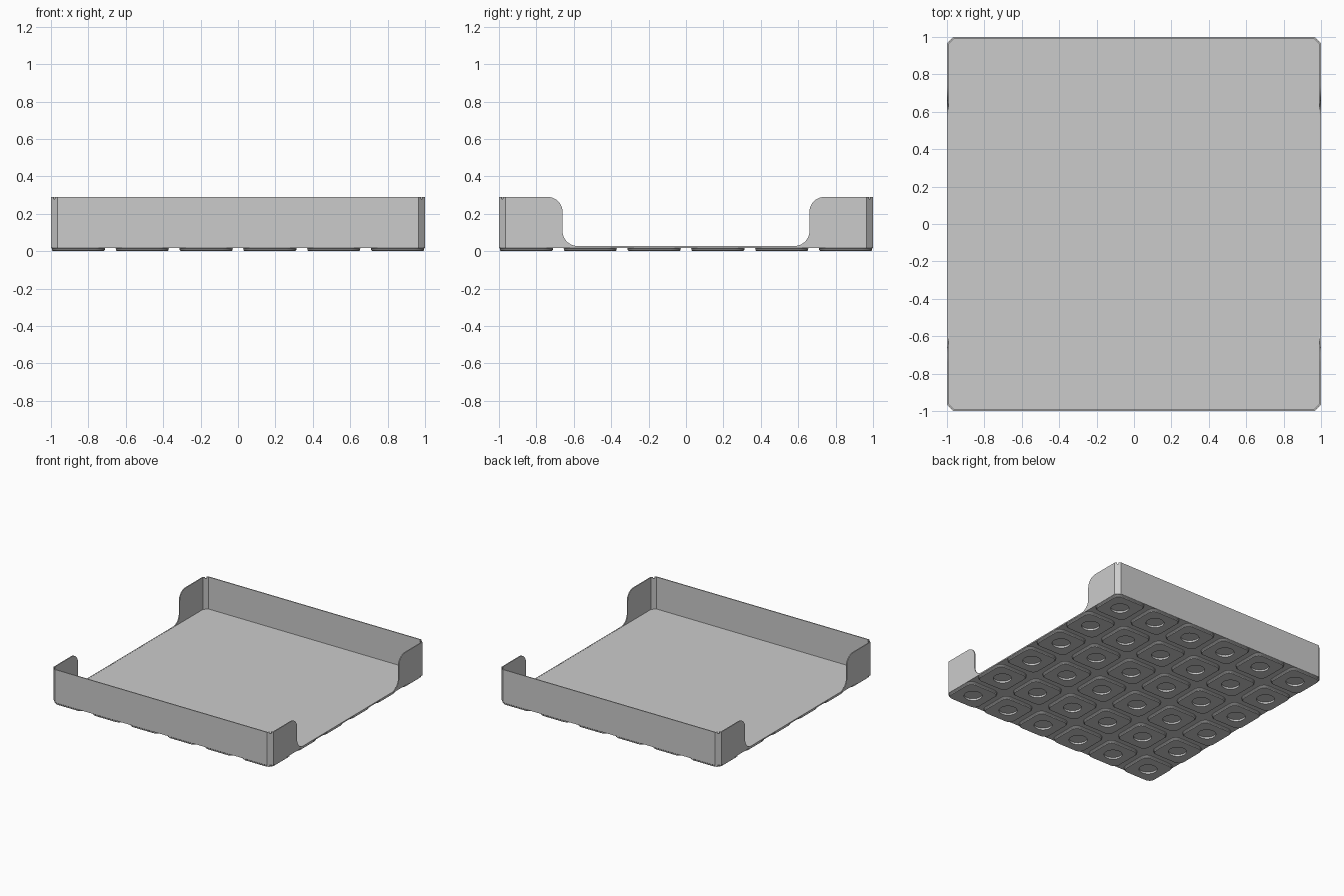
import bpy, bmesh
from math import sin, cos, pi, radians
from mathutils import Matrix

if "Cube" in bpy.data.objects:
    bpy.data.objects.remove(bpy.data.objects["Cube"])

grey = bpy.data.materials.new("plain grey")
grey.use_nodes = True
grey.diffuse_color = (0.6, 0.6, 0.6, 1)
grey.node_tree.nodes["Principled BSDF"].inputs["Base Color"].default_value = (0.6, 0.6, 0.6, 1)

WALL, HEIGHT, FLOOR = 0.008, 0.29, 0.027
CHAMFER, PITCH, COUNT = 0.035, 0.3413, 6


def finish(name, bm):
    bmesh.ops.recalc_face_normals(bm, faces=bm.faces)
    mesh = bpy.data.meshes.new(name)
    bm.to_mesh(mesh)
    bm.free()
    mesh.materials.append(grey)
    obj = bpy.data.objects.new(name, mesh)
    bpy.context.collection.objects.link(obj)
    return obj


def loft(bm, rings, closed=False):
    """Skin a list of rings, capping the ends unless it loops round."""
    loops = [[bm.verts.new(p) for p in ring] for ring in rings]
    pairs = list(zip(loops, loops[1:]))
    if closed:
        pairs.append((loops[-1], loops[0]))
    else:
        bm.faces.new(loops[0])
        bm.faces.new(loops[-1])
    n = len(loops[0])
    for a, b in pairs:
        for i in range(n):
            j = (i + 1) % n
            bm.faces.new((a[i], a[j], b[j], b[i]))


def octagon(half, cut, z):
    k = half - cut
    return [(half, -k, z), (half, k, z), (k, half, z), (-k, half, z),
            (-half, k, z), (-half, -k, z), (-k, -half, z), (k, -half, z)]


def rounded_square(half, radius, z, steps=6):
    pts = []
    for q in range(4):
        for j in range(steps + 1):
            a = pi / 2 * (q + j / steps)
            mid = pi / 2 * q + pi / 4
            k = (half - radius) * 2 ** 0.5
            pts.append((k * cos(mid) + radius * cos(a), k * sin(mid) + radius * sin(a), z))
    return pts


def circle(radius, z, n=28):
    return [(radius * cos(2 * pi * (i + 0.5) / n), radius * sin(2 * pi * (i + 0.5) / n), z)
            for i in range(n)]


def smooth(obj):
    bpy.ops.object.select_all(action='DESELECT')
    obj.select_set(True)
    bpy.context.view_layer.objects.active = obj
    bpy.ops.object.shade_smooth_by_angle(angle=radians(25))


# Floor plate with clipped corners
bm = bmesh.new()
inset = 0.001
loft(bm, [octagon(1 - inset, CHAMFER, 0.018), octagon(1 - inset, CHAMFER, FLOOR)])
finish("floor", bm)

# Thin rim wall
bm = bmesh.new()
inner_cut = CHAMFER - WALL * (2 - 2 ** 0.5)
loft(bm, [octagon(1, CHAMFER, 0.018), octagon(1, CHAMFER, HEIGHT),
          octagon(1 - WALL, inner_cut, HEIGHT), octagon(1 - WALL, inner_cut, 0.018)], closed=True)
walls = finish("walls", bm)

# Cutter for the wide side openings: rounded at the bottom, flared at the top
R, EDGE, LOW = 0.08, 0.66, FLOOR + 0.001
arc = [pi / 2 * i / 10 for i in range(11)]
half = [(EDGE - R + R * sin(a), LOW + R - R * cos(a)) for a in arc]
half += [(EDGE + R - R * cos(a), HEIGHT - R + R * sin(a)) for a in arc]
half.append((EDGE + R, HEIGHT + 0.1))
outline = half + [(-y, z) for y, z in reversed(half)]
bm = bmesh.new()
loft(bm, [[(x, y, z) for y, z in outline] for x in (-1.2, 1.2)])
opening = finish("side_opening_cutter", bm)

# Cutter for the small notches at the top of the corners
bm = bmesh.new()
for q in range(4):
    spin = Matrix.Rotation(pi / 4 + q * pi / 2, 4, 'Z')
    place = Matrix.Translation((1.39, 0, HEIGHT))
    bmesh.ops.create_cube(bm, size=1, matrix=spin @ place @ Matrix.Diagonal((0.1, 0.014, 0.024, 1)))
notch = finish("corner_notch_cutter", bm)

bpy.context.view_layer.objects.active = walls
for cutter in (opening, notch):
    mod = walls.modifiers.new("cut", 'BOOLEAN')
    mod.object = cutter
    mod.solver = 'EXACT'
    bpy.ops.object.modifier_apply(modifier=mod.name)
    bpy.data.objects.remove(cutter)
smooth(walls)

# Stepped foot pads with a round recess, repeated in a grid
bm = bmesh.new()
loft(bm, [rounded_square(0.146, 0.058, 0.02), rounded_square(0.141, 0.053, 0.013),
          rounded_square(0.141, 0.053, 0.006), rounded_square(0.135, 0.047, 0),
          circle(0.068, 0), circle(0.068, 0.015)])
pads = finish("foot_pads", bm)
smooth(pads)
start = -PITCH * (COUNT - 1) / 2
pads.location = (start, start, 0)
for axis in range(2):
    mod = pads.modifiers.new("grid", 'ARRAY')
    mod.count = COUNT
    mod.use_relative_offset = False
    mod.use_constant_offset = True
    offset = [0, 0, 0]
    offset[axis] = PITCH
    mod.constant_offset_displace = offset
